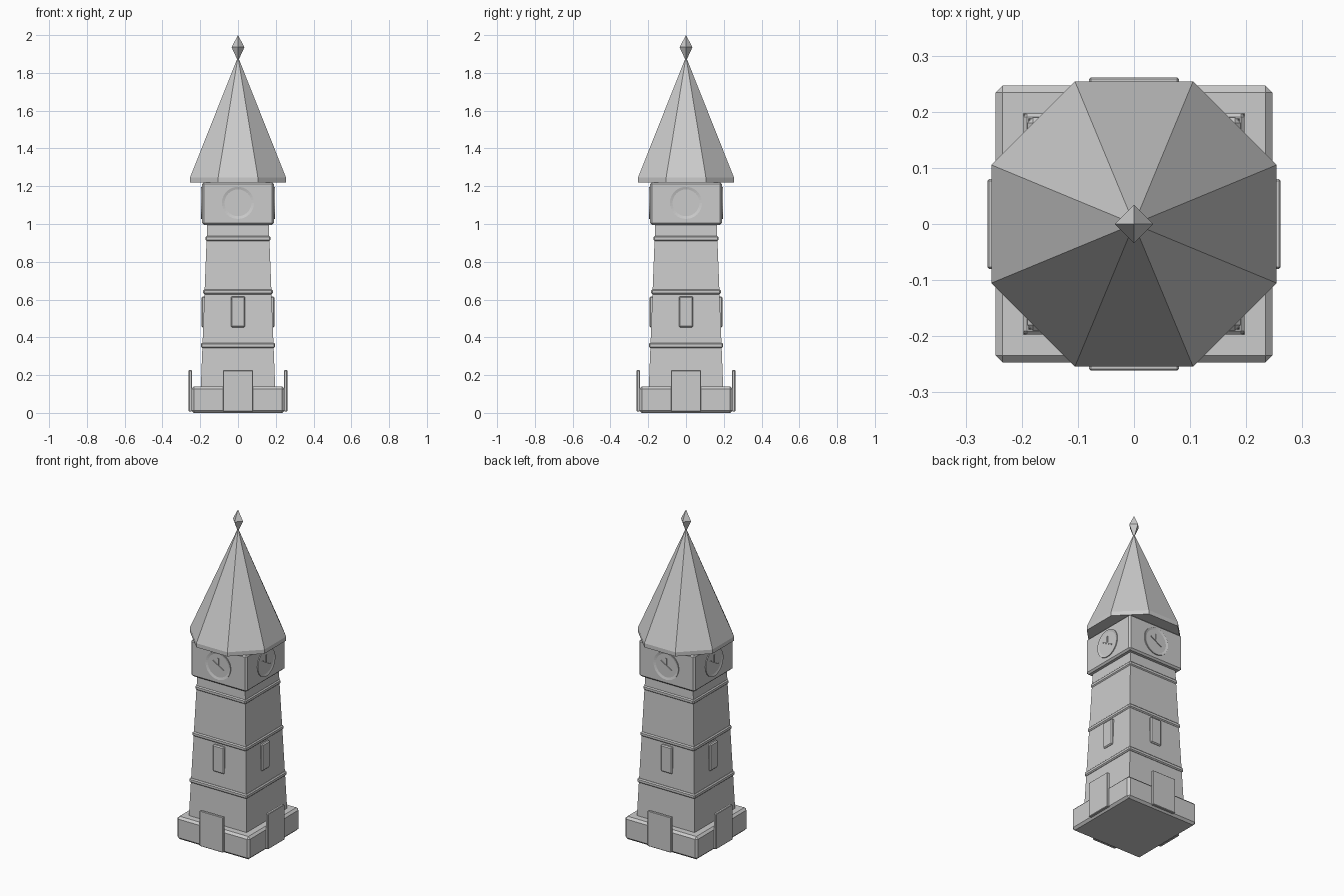
import bpy
import bmesh
import math
from mathutils import Matrix, Vector

if "Cube" in bpy.data.objects:
    bpy.data.objects.remove(bpy.data.objects["Cube"])

stone = bpy.data.materials.new("grey stone")
stone.use_nodes = True
GREY = (0.6, 0.6, 0.6, 1)
stone.diffuse_color = GREY
stone.node_tree.nodes["Principled BSDF"].inputs["Base Color"].default_value = GREY

SIDES = {"front": 0, "left": math.pi / 2, "back": math.pi, "right": -math.pi / 2}


def finish(name, bm, bevel=0.0, turn=0.0):
    """Turn a mesh about the tower axis and store it as an object."""
    bm.transform(Matrix.Rotation(turn, 4, "Z"))
    bmesh.ops.recalc_face_normals(bm, faces=bm.faces)
    mesh = bpy.data.meshes.new(name)
    bm.to_mesh(mesh)
    bm.free()
    mesh.materials.append(stone)
    obj = bpy.data.objects.new(name, mesh)
    bpy.context.collection.objects.link(obj)
    if bevel:
        mod = obj.modifiers.new("Bevel", "BEVEL")
        mod.width = bevel
        mod.segments = 1
    return obj


def box(name, x, y, z, bevel=0.0, turn=0.0):
    """Box from (low, high) pairs along each axis."""
    bm = bmesh.new()
    bmesh.ops.create_cube(bm, size=1)
    for v in bm.verts:
        v.co = Vector([r[0] + (r[1] - r[0]) * (c + 0.5) for r, c in zip((x, y, z), v.co)])
    return finish(name, bm, bevel, turn)


def lathe(name, profile, sides, start):
    """Faceted solid from (radius, height) points; zero radius makes a tip."""
    bm = bmesh.new()
    rings = []
    for r, z in profile:
        if r == 0:
            rings.append([bm.verts.new((0, 0, z))])
        else:
            angles = [start + 2 * math.pi * i / sides for i in range(sides)]
            rings.append([bm.verts.new((r * math.cos(a), r * math.sin(a), z)) for a in angles])
    for low, high in zip(rings, rings[1:]):
        for i in range(sides):
            j = (i + 1) % sides
            quad = [low[i % len(low)], low[j % len(low)],
                    high[j % len(high)], high[i % len(high)]]
            bm.faces.new(list(dict.fromkeys(quad)))
    for ring in (rings[0], rings[-1]):
        if len(ring) > 1:
            bm.faces.new(ring)
    return finish(name, bm)


def clock_face(name, z, turn):
    """Thin dial with a raised rim, facing -y before turning."""
    bm = bmesh.new()
    bmesh.ops.create_cone(bm, cap_ends=True, segments=32, radius1=0.085, radius2=0.085, depth=0.02)
    cap = [f for f in bm.faces if f.normal.z > 0.9]
    bmesh.ops.inset_region(bm, faces=cap, thickness=0.014)
    bmesh.ops.translate(bm, verts=cap[0].verts, vec=(0, 0, -0.004))
    bm.transform(Matrix.Translation((0, -0.185, z)) @ Matrix.Rotation(math.pi / 2, 4, "X"))
    finish(name, bm, turn=turn)


def clock_hand(name, z, low, high, angle, turn):
    """Slim bar on the dial, tilted about the dial centre."""
    bm = bmesh.new()
    bmesh.ops.create_cube(bm, size=1)
    bm.transform(Matrix.Translation((0, -0.193, z)) @ Matrix.Rotation(angle, 4, "Y")
                 @ Matrix.Translation((0, 0, (low + high) / 2))
                 @ Matrix.Diagonal((0.007, 0.006, high - low, 1)))
    finish(name, bm, turn=turn)


# Plinth and tapered shaft
box("plinth", (-0.247, 0.247), (-0.247, 0.247), (0, 0.14), 0.013)
root2 = math.sqrt(2)
lathe("shaft", [(0.197 * root2, 0.13), (0.163 * root2, 1.0)], 4, math.pi / 4)

# Moulding bands around the shaft
for label, half, z in (("lower", 0.197, 0.357), ("middle", 0.184, 0.641), ("upper", 0.172, 0.923)):
    box(label + "_band", (-half, half), (-half, half), (z - 0.013, z + 0.013), 0.006)

# Clock chamber
box("clock_chamber", (-0.19, 0.19), (-0.19, 0.19), (0.996, 1.221), 0.01)

# Door slab, window and clock on every side
for side, turn in SIDES.items():
    box(side + "_door", (-0.08, 0.08), (-0.261, -0.243), (0.008, 0.226), 0.003, turn)
    box(side + "_window", (-0.038, 0.038), (-0.193, -0.165), (0.453, 0.617), 0.006, turn)
    clock_face(side + "_clock_face", 1.112, turn)
    clock_hand(side + "_minute_hand", 1.112, -0.042, 0.042, math.radians(120), turn)
    clock_hand(side + "_hour_hand", 1.112, 0, 0.045, 0, turn)

# Eight-sided spire and its finial
lathe("spire", [(0.275, 1.221), (0.275, 1.246), (0.004, 1.876)], 8, math.pi / 8)
lathe("finial", [(0, 1.862), (0.034, 1.936), (0, 2.0)], 4, 0)
